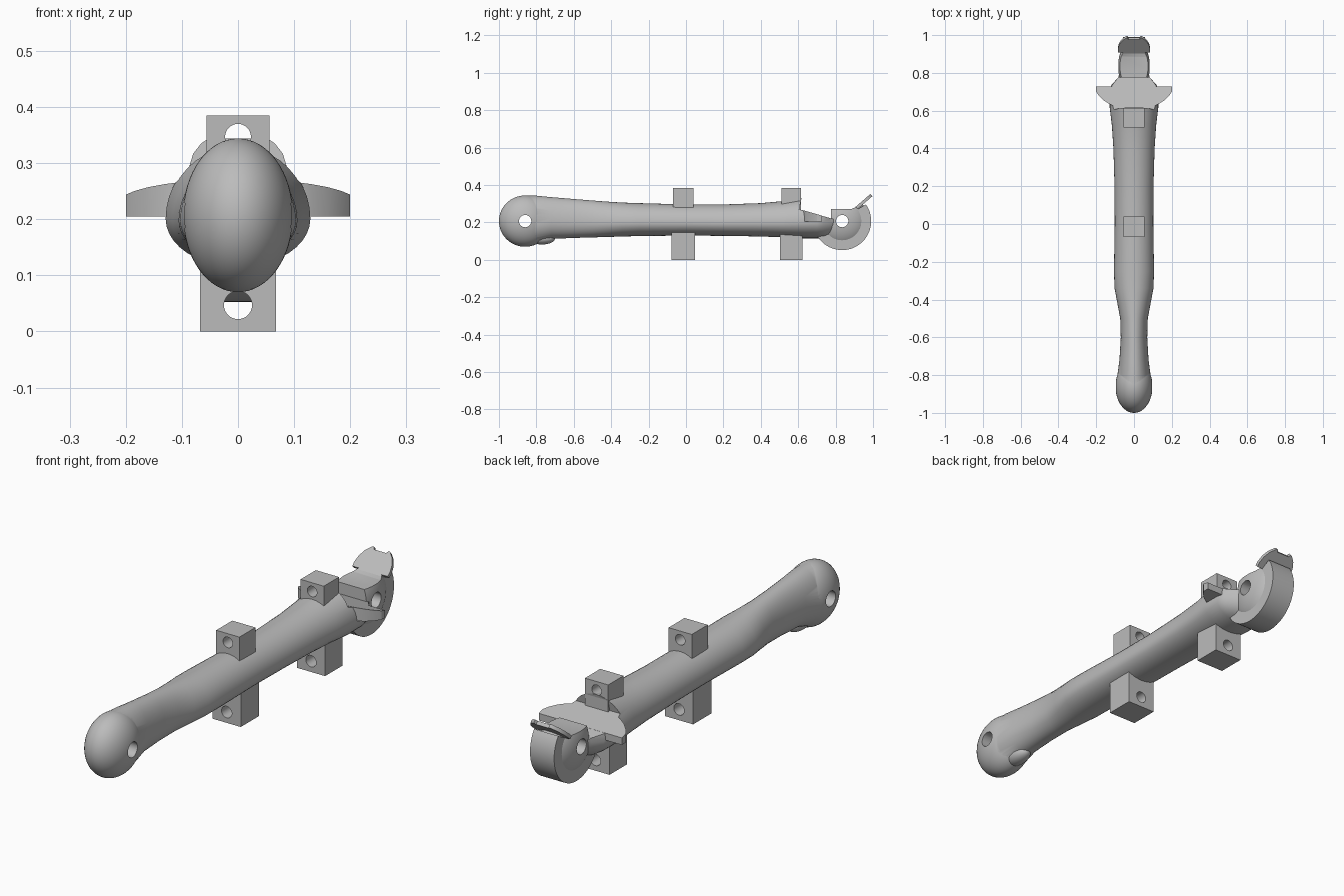
import bpy, bmesh, math
from mathutils import Vector, Matrix

cube = bpy.data.objects.get("Cube")
if cube:
    bpy.data.objects.remove(cube, do_unlink=True)

grey = bpy.data.materials.new("plain grey")
grey.use_nodes = True
grey.diffuse_color = (0.5, 0.5, 0.5, 1)
grey.node_tree.nodes["Principled BSDF"].inputs["Base Color"].default_value = (0.5, 0.5, 0.5, 1)


def activate(ob):
    bpy.ops.object.select_all(action='DESELECT')
    ob.select_set(True)
    bpy.context.view_layer.objects.active = ob


def finish(name, bm):
    bmesh.ops.recalc_face_normals(bm, faces=bm.faces)
    me = bpy.data.meshes.new(name)
    bm.to_mesh(me)
    bm.free()
    me.materials.append(grey)
    ob = bpy.data.objects.new(name, me)
    bpy.context.collection.objects.link(ob)
    return ob


def prism(name, pts, axis, lo, hi):
    """Extrude a 2D outline along an axis; pts hold the other two coordinates."""
    def place(p, d):
        c = list(p)
        c.insert("xyz".index(axis), d)
        return c
    bm = bmesh.new()
    face = bm.faces.new([bm.verts.new(place(p, lo)) for p in pts])
    ext = bmesh.ops.extrude_face_region(bm, geom=[face])
    move = Vector(place((0, 0), hi - lo))
    for v in ext["geom"]:
        if isinstance(v, bmesh.types.BMVert):
            v.co += move
    return finish(name, bm)


def arc(cx, cy, r, a0, a1, n):
    return [(cx + r * math.cos(math.radians(a0 + (a1 - a0) * i / n)),
             cy + r * math.sin(math.radians(a0 + (a1 - a0) * i / n))) for i in range(n + 1)]


def rod(axis, cx, cy, r, lo=-1, hi=1):
    return prism("rod", arc(cx, cy, r, 0, 360, 32)[:-1], axis, lo, hi)


def ellipsoid(name, centre, radii):
    bm = bmesh.new()
    m = Matrix.Translation(centre) @ Matrix.Diagonal((*radii, 1))
    bmesh.ops.create_uvsphere(bm, u_segments=48, v_segments=32, radius=1, matrix=m)
    return finish(name, bm)


def combine(ob, tool, op='DIFFERENCE'):
    mod = ob.modifiers.new("bool", 'BOOLEAN')
    mod.operation, mod.object, mod.solver = op, tool, 'EXACT'
    activate(ob)
    bpy.ops.object.modifier_apply(modifier=mod.name)
    bpy.data.objects.remove(tool, do_unlink=True)


def smooth(ob, angle=30):
    activate(ob)
    bpy.ops.object.shade_smooth_by_angle(angle=math.radians(angle))


# Handle: oval sections (y, half width, bottom, top) lofted along y
stations = [(-.86, .088, .085, .343), (-.8, .088, .09, .343), (-.72, .077, .112, .335),
            (-.6, .07, .117, .325), (-.5, .073, .12, .317), (-.42, .088, .122, .311),
            (-.34, .103, .125, .306), (-.25, .106, .127, .303), (0, .102, .13, .296),
            (.2, .103, .128, .296), (.4, .109, .125, .303), (.52, .117, .12, .314),
            (.62, .129, .115, .33), (.7, .128, .115, .33), (.735, .12, .116, .33),
            (.775, .085, .122, .33), (.8, .075, .15, .32)]
bm = bmesh.new()
N = 40
rings = []
for y, w, zb, zt in stations:
    zc = zb + (zt - zb) * .4
    ring = []
    for i in range(N):
        a = 2 * math.pi * i / N
        s, c = math.sin(a), math.cos(a)
        ring.append(bm.verts.new((w * c, y, zc + s * (zt - zc if s > 0 else zc - zb))))
    rings.append(ring)
for r, q in zip(rings, rings[1:]):
    for i in range(N):
        bm.faces.new((r[i], r[(i + 1) % N], q[(i + 1) % N], q[i]))
bm.faces.new(rings[0])
bm.faces.new(rings[-1])
handle = finish("handle", bm)

# Notch behind the top edge of the handle, leaving a sloping tongue
combine(handle, prism("notch", [(.62, .34), (.605, .27), (.81, .212), (.9, .21),
                                (.9, .5), (.62, .5)], "x", -.3, .3))

# Rounded front end, and the cross hole through it
pommel = ellipsoid("front_knob", (0, -.86, .207), (.098, .14, .137))
combine(handle, pommel, 'UNION')
combine(handle, rod("x", -.86, .207, .033))
smooth(handle)

# Small lump under the neck
smooth(ellipsoid("neck_lump", (0, -.77, .115), (.04, .07, .033)))

# Mounting blocks with holes along y
for label, y0, y1 in (("middle", -.07, .04), ("back", .51, .615)):
    for side, half, lo, hi, hole, r in (("upper", .056, .25, .385, .347, .023),
                                        ("lower", .068, 0, .16, .047, .025)):
        pad = .008 if side == "lower" else 0
        block = prism(f"{label}_{side}_block", [(-half, lo), (half, lo), (half, hi), (-half, hi)],
                      "y", y0 - pad, y1 + pad)
        combine(block, rod("y", 0, hole, r))
        smooth(block)

# Guard wings with a sloping top
edge = [(.2, .727), (.2, .7), (.185, .678), (.16, .654), (.13, .635), (.1, .622)]
guard = prism("guard_wings", edge + [(-x, y) for x, y in reversed(edge)], "z", .205, .3)
for v in guard.data.vertices:
    if v.co.z > .25:
        v.co.z = .267 - .29 * (v.co.y - .62)
smooth(guard)

# Wheel segment and domed hub behind the guard
HY, HZ = .835, .207
wheel = prism("wheel_rim", arc(HY, HZ, .155, -155, 35, 40), "x", -.058, .058)
combine(wheel, rod("x", HY, HZ, .033))
smooth(wheel)
hub = ellipsoid("wheel_hub", (0, HY, HZ), (.084, .142, .142))
combine(hub, prism("trim", [(.775, .272), (.885, .272), (.94, .295), (1, .295), (1, 0),
                            (.7, 0), (.7, .2), (.775, .2)], "x", -.2, .2), 'INTERSECT')
combine(hub, rod("x", HY, HZ, .033))
smooth(hub)

# Tilted thumb plate with a notched rounded end
half = [(.055, -.01), (.055, .03), (.085, .03), (.086, .05), (.08, .08), (.066, .108),
        (.045, .13), (.036, .134), (.03, .122)]
plate = prism("thumb_plate", half + [(-x, y) for x, y in reversed(half)], "z", -.008, .008)
plate.data.transform(Matrix.Translation((0, .89, .258)) @ Matrix.Rotation(math.radians(41), 4, 'X'))
smooth(plate)
